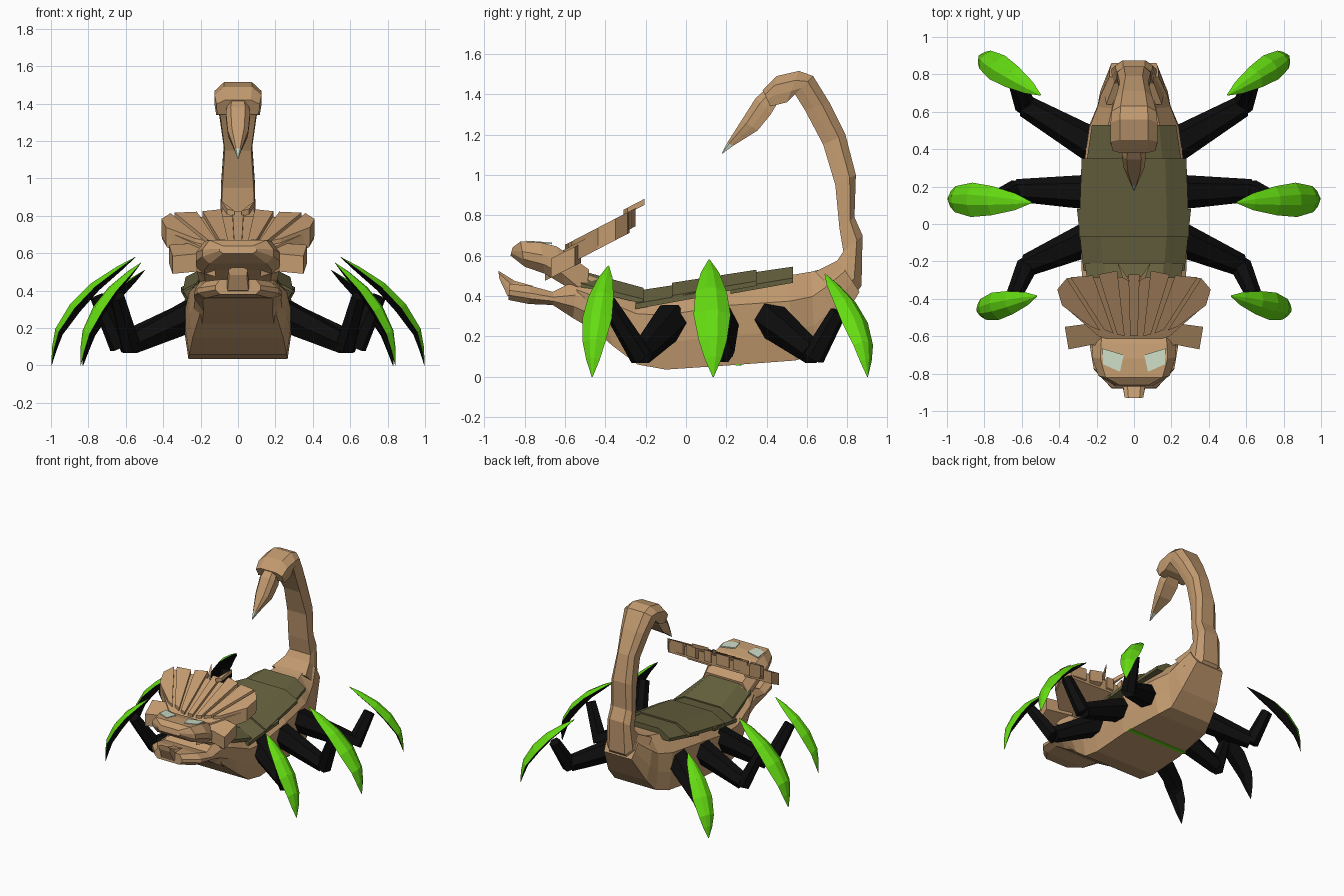
import bpy, bmesh, math
from mathutils import Vector

if "Cube" in bpy.data.objects:
    bpy.data.objects.remove(bpy.data.objects["Cube"])


def material(name, rgb):
    m = bpy.data.materials.new(name)
    m.diffuse_color = (*rgb, 1)
    m.use_nodes = True
    m.node_tree.nodes["Principled BSDF"].inputs["Base Color"].default_value = m.diffuse_color
    return m


TAN = material("tan shell", (0.54, 0.325, 0.16))
OLIVE = material("olive plate", (0.135, 0.122, 0.05))
BLACK = material("black limb", (0.004, 0.004, 0.004))
GREEN = material("green claw", (0.13, 0.72, 0.006))
PALE = material("pale eye", (0.60, 0.70, 0.56))


def finish(name, bm, *mats):
    bmesh.ops.recalc_face_normals(bm, faces=bm.faces)
    me = bpy.data.meshes.new(name)
    bm.to_mesh(me)
    bm.free()
    for m in mats:
        me.materials.append(m)
    bpy.context.collection.objects.link(bpy.data.objects.new(name, me))


def skin(bm, rings, mat_rule=None):
    """Join matching rings of points into a closed solid."""
    vs = [[bm.verts.new(p) for p in r] for r in rings]
    n = len(vs[0])
    for a, b in zip(vs, vs[1:]):
        for i in range(n):
            j = (i + 1) % n
            f = bm.faces.new((a[i], a[j], b[j], b[i]))
            if mat_rule:
                f.material_index = mat_rule(i)
    bm.faces.new(vs[0])
    bm.faces.new(vs[-1])


# Cross-sections: (share of half width, share of the way from inner to outer edge)
SHELL = [(-.93, 0), (.93, 0), (1, .35), (1, .7), (.6, 1), (-.6, 1), (-1, .7), (-1, .35)]
PLATE = [(-1, 0), (1, 0), (1, .3), (.6, 1), (-.6, 1), (-1, .3)]
SKULL = [(-.8, 0), (.8, 0), (1, .3), (1, .6), (.8, 1), (-.8, 1), (-1, .6), (-1, .3)]


def loft(name, sections, profile, mat):
    """Sections are (inner y,z), (outer y,z), half width."""
    bm = bmesh.new()
    skin(bm, [[(u * w, p[0] + (q[0] - p[0]) * t, p[1] + (q[1] - p[1]) * t)
               for u, t in profile] for p, q, w in sections])
    finish(name, bm, mat)


def slab(name, outline, top, thick, mat):
    """Mirrored pair of slabs from a plan outline; top gives height from y."""
    bm = bmesh.new()
    for s in (1, -1):
        skin(bm, [[(s * x, y, top(y) - d) for x, y in outline] for d in (thick, 0)])
    finish(name, bm, mat)


# Trunk, with a thin stripe across the belly
loft("body", [
    ((-.50, .27), (-.56, .50), .22), ((-.36, .15), (-.48, .50), .26),
    ((-.24, .06), (-.25, .42), .28), ((-.10, .035), (-.10, .42), .285),
    ((.20, .055), (.20, .48), .285), ((.54, .08), (.50, .50), .24),
    ((.64, .11), (.62, .52), .195), ((.74, .22), (.66, .53), .18),
    ((.86, .42), (.76, .57), .13)], SHELL, TAN)
slab("belly_stripe", [(0, .245), (.265, .245), (.265, .275), (0, .275)],
     lambda y: .063, .008, GREEN)

# Overlapping back plates: start y, end y, start z, end z, start width, end width
for i, (y0, y1, z0, z1, w0, w1) in enumerate([
        (-.52, -.21, .525, .44, .21, .265), (-.25, .08, .425, .475, .27, .305),
        (-.07, .35, .465, .53, .295, .28), (.22, .53, .50, .545, .27, .225)]):
    loft(f"back_plate_{i + 1}", [((y0, z0 - .09), (y0, z0), w0),
                                 ((y1, z1 - .08), (y1, z1), w1)], PLATE, OLIVE)

# Tail, stinger and its tip
loft("tail", [
    ((.64, .52), (.80, .36), .16), ((.75, .575), (.87, .45), .115),
    ((.78, .62), (.875, .70), .10), ((.76, .74), (.835, .79), .095),
    ((.74, .95), (.842, 1.0), .09), ((.68, 1.15), (.79, 1.20), .076),
    ((.59, 1.32), (.71, 1.36), .10), ((.54, 1.40), (.63, 1.49), .12),
    ((.50, 1.36), (.56, 1.515), .125), ((.42, 1.34), (.45, 1.49), .125),
    ((.415, 1.345), (.38, 1.42), .115)], SHELL, TAN)
loft("stinger", [
    ((.45, 1.35), (.39, 1.42), .055), ((.42, 1.30), (.345, 1.38), .065),
    ((.355, 1.22), (.275, 1.27), .055), ((.235, 1.145), (.205, 1.16), .018)], SHELL, TAN)
loft("stinger_tip", [((.235, 1.145), (.205, 1.16), .018),
                     ((.18, 1.105), (.178, 1.108), .002)], SHELL, PALE)

# Head
loft("upper_head", [
    ((-.87, .60), (-.86, .64), .10), ((-.80, .545), (-.82, .67), .19),
    ((-.70, .51), (-.72, .665), .225), ((-.60, .45), (-.64, .645), .22),
    ((-.50, .36), (-.48, .53), .20)], SKULL, TAN)
loft("lower_jaw", [
    ((-.88, .38), (-.875, .46), .12), ((-.78, .36), (-.77, .45), .215),
    ((-.66, .355), (-.66, .42), .235), ((-.56, .29), (-.54, .48), .23),
    ((-.44, .22), (-.40, .45), .24)], SKULL, TAN)
loft("chin_spur", [((-.925, .485), (-.93, .525), .05), ((-.885, .40), (-.85, .475), .06),
                   ((-.80, .38), (-.76, .45), .06)], SHELL, TAN)
slab("eyes", [(.055, -.70), (.17, -.665), (.165, -.75), (.075, -.79)],
     lambda y: .673 - .07 * (y + .78), .009, PALE)
slab("cheek_fins", [(.12, -.70), (.22, -.645), (.35, -.67), (.37, -.55), (.15, -.52)],
     lambda y: .645 + .5 * (y + .55), .095, TAN)


# Fanned crest with raised ribs and two small horns
def slope(y):
    return .60 + .52 * (y + .66)


slab("crest", [(0, -.66), (.19, -.60), (.38, -.435), (.405, -.35), (.355, -.29),
               (.15, -.285), (0, -.28)], slope, .085, TAN)
for i, rib in enumerate([
        [(0, -.60), (.02, -.60), (.03, -.27), (0, -.27)],
        [(.05, -.60), (.09, -.59), (.19, -.27), (.09, -.25)],
        [(.11, -.585), (.16, -.565), (.34, -.285), (.22, -.275)],
        [(.18, -.57), (.23, -.55), (.385, -.435), (.41, -.35), (.36, -.29)]]):
    slab(f"crest_ribs_{i + 1}", rib, lambda y: slope(y) + .022, .09, TAN)
slab("horns", [(.02, -.31), (.06, -.29), (.09, -.205)], lambda y: slope(y) + .045, .03, TAN)


# Legs
def limb(name, a, b, ra, rb):
    """Tapered six-sided segment."""
    a, b = Vector(a), Vector(b)
    rot = (b - a).to_track_quat('Z', 'Y')
    ring = [Vector((math.cos(k * math.pi / 3), math.sin(k * math.pi / 3), 0)) for k in range(6)]
    bm = bmesh.new()
    skin(bm, [[c + rot @ (v * r) for v in ring] for c, r in ((a, ra), (b, rb))])
    finish(name, bm, BLACK)


# Claw outline: share along plan, share of height, half width
CLAW = [(0, 1, .004), (.22, .91, .045), (.52, .76, .078), (.77, .57, .092),
        (.95, .34, .07), (.99, .17, .042), (1, 0, .003)]


def claw(name, top, tip, size):
    """Curved blade, green on the outside and black on the inside."""
    top, tip = Vector(top), Vector(tip)
    out = (tip - top).xy.to_3d().normalized()
    side = out.cross(Vector((0, 0, 1)))
    rings = []
    for s, h, w in CLAW:
        c = top.lerp(tip, s)
        c.z = top.z * h
        inward = -(out * .75 + Vector((0, 0, .65))) * (w / .09)
        w *= size
        rings.append([c + side * w * .3, c + side * w + inward * .035,
                      c + inward * .065, c - side * w + inward * .035, c - side * w * .3])
    bm = bmesh.new()
    skin(bm, rings, lambda i: 1 if i in (1, 2) else 0)
    finish(name, bm, GREEN, BLACK)


LEGS = {  # hip, knee, ankle, claw top, claw tip, claw size
    "front": ((.22, -.07, .28), (.57, -.22, .115), (.645, -.39, .37),
              (.52, -.385, .55), (.843, -.465, 0), .82),
    "middle": ((.22, .17, .28), (.63, .18, .12), (.75, .13, .37),
               (.55, .115, .58), (.998, .135, 0), 1),
    "rear": ((.20, .41, .29), (.58, .63, .115), (.63, .755, .32),
             (.50, .69, .51), (.83, .90, 0), .82),
}
for leg, (*pts, size) in LEGS.items():
    for s, label in ((1, "right"), (-1, "left")):
        hip, knee, ankle, top, tip = [(s * x, y, z) for x, y, z in pts]
        n = f"{leg}_{label}"
        limb(n + "_thigh", hip, knee, .095, .06)
        limb(n + "_shin", (knee[0], knee[1], knee[2] - .02), ankle, .058, .042)
        claw(n + "_claw", top, tip, size)
